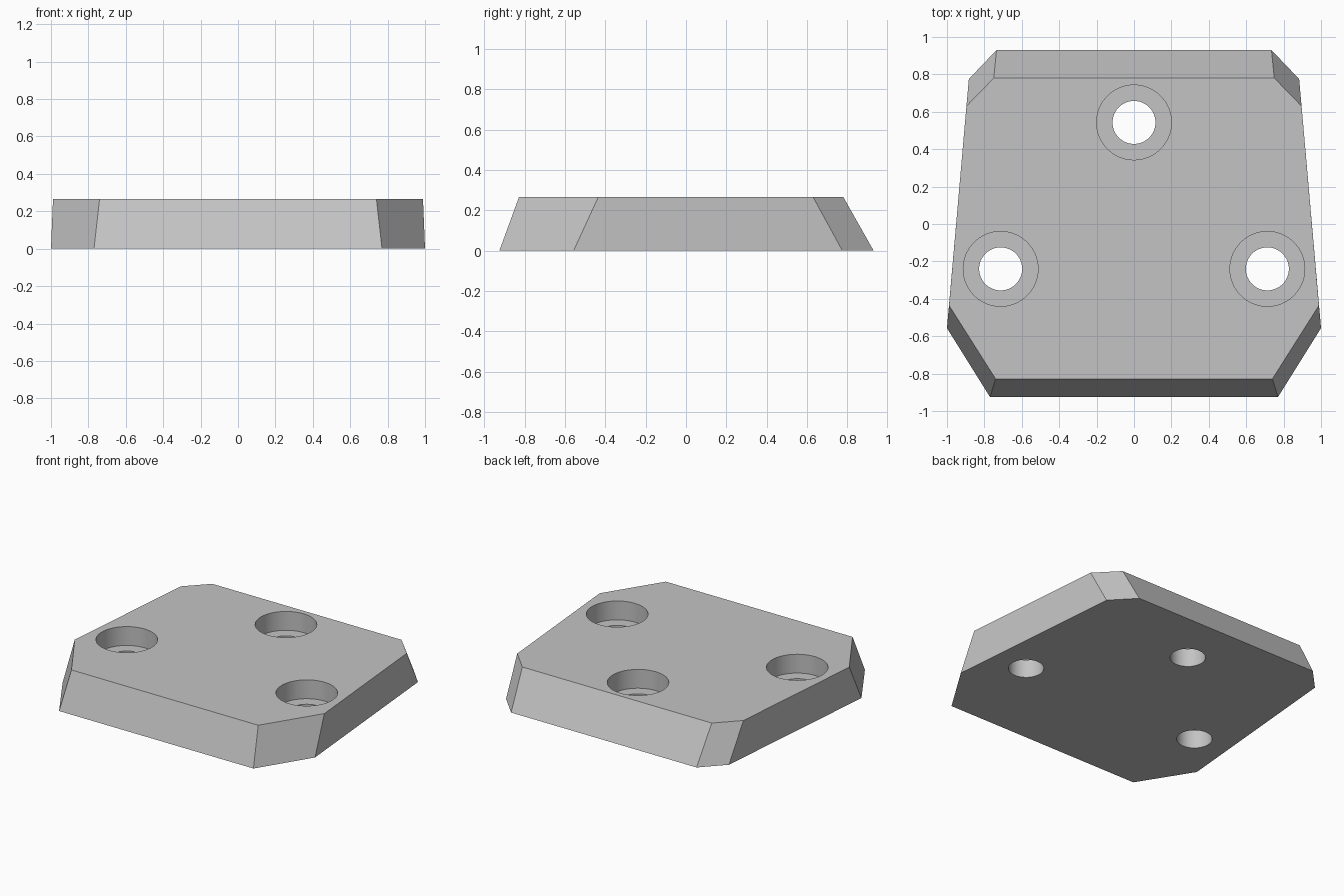
import bpy
import bmesh

if "Cube" in bpy.data.objects:
    bpy.data.objects.remove(bpy.data.objects["Cube"], do_unlink=True)

HEIGHT = 0.265
SHELF = 0.13          # floor of the counterbores
HOLES = [(0, 0.543), (-0.713, -0.24), (0.713, -0.24)]

grey = bpy.data.materials.new("light grey")
grey.use_nodes = True
color = (0.55, 0.55, 0.55, 1)
grey.diffuse_color = color
grey.node_tree.nodes["Principled BSDF"].inputs["Base Color"].default_value = color


def mirrored(half):
    """Close a right-hand half outline into a full loop."""
    return half + [(-x, y) for x, y in reversed(half)]


# Plate: two mirrored outlines joined by sloping sides
base = mirrored([(0.77, -0.925), (1.0, -0.557), (0.883, 0.775), (0.735, 0.93)])
top = mirrored([(0.74, -0.828), (0.989, -0.435), (0.896, 0.63), (0.75, 0.78)])
bm = bmesh.new()
low = [bm.verts.new((x, y, 0)) for x, y in base]
high = [bm.verts.new((x, y, HEIGHT)) for x, y in top]
bm.faces.new(low[::-1])
bm.faces.new(high)
for i in range(len(low)):
    j = (i + 1) % len(low)
    bm.faces.new((low[i], low[j], high[j], high[i]))
bmesh.ops.recalc_face_normals(bm, faces=bm.faces)
mesh = bpy.data.meshes.new("mounting_plate")
bm.to_mesh(mesh)
bm.free()
mesh.materials.append(grey)
plate = bpy.data.objects.new("mounting_plate", mesh)
bpy.context.collection.objects.link(plate)


def drill(x, y, radius, bottom):
    """Cut a round hole from above the plate down to the given height."""
    depth = HEIGHT + 0.1 - bottom
    bpy.ops.mesh.primitive_cylinder_add(vertices=64, radius=radius, depth=depth,
                                        location=(x, y, bottom + depth / 2))
    cutter = bpy.context.object
    cutter.name = "hole_cutter"
    cutter.hide_render = True
    cutter.data.materials.append(grey)
    bpy.ops.object.select_all(action="DESELECT")
    plate.select_set(True)
    bpy.context.view_layer.objects.active = plate
    cut = plate.modifiers.new("hole", "BOOLEAN")
    cut.operation = "DIFFERENCE"
    cut.solver = "EXACT"
    cut.object = cutter
    bpy.ops.object.modifier_apply(modifier=cut.name)
    bpy.data.objects.remove(cutter, do_unlink=True)


# Counterbored screw holes
for x, y in HOLES:
    drill(x, y, 0.2, SHELF)
    drill(x, y, 0.115, -0.1)

# Smooth bores, crisp plate edges
plate.select_set(True)
bpy.context.view_layer.objects.active = plate
bpy.ops.object.shade_smooth_by_angle(angle=0.2)
# The nearly straight corners of the plate stay flat
for face in plate.data.polygons:
    if abs(face.normal.z) > 0.1:
        face.use_smooth = False
